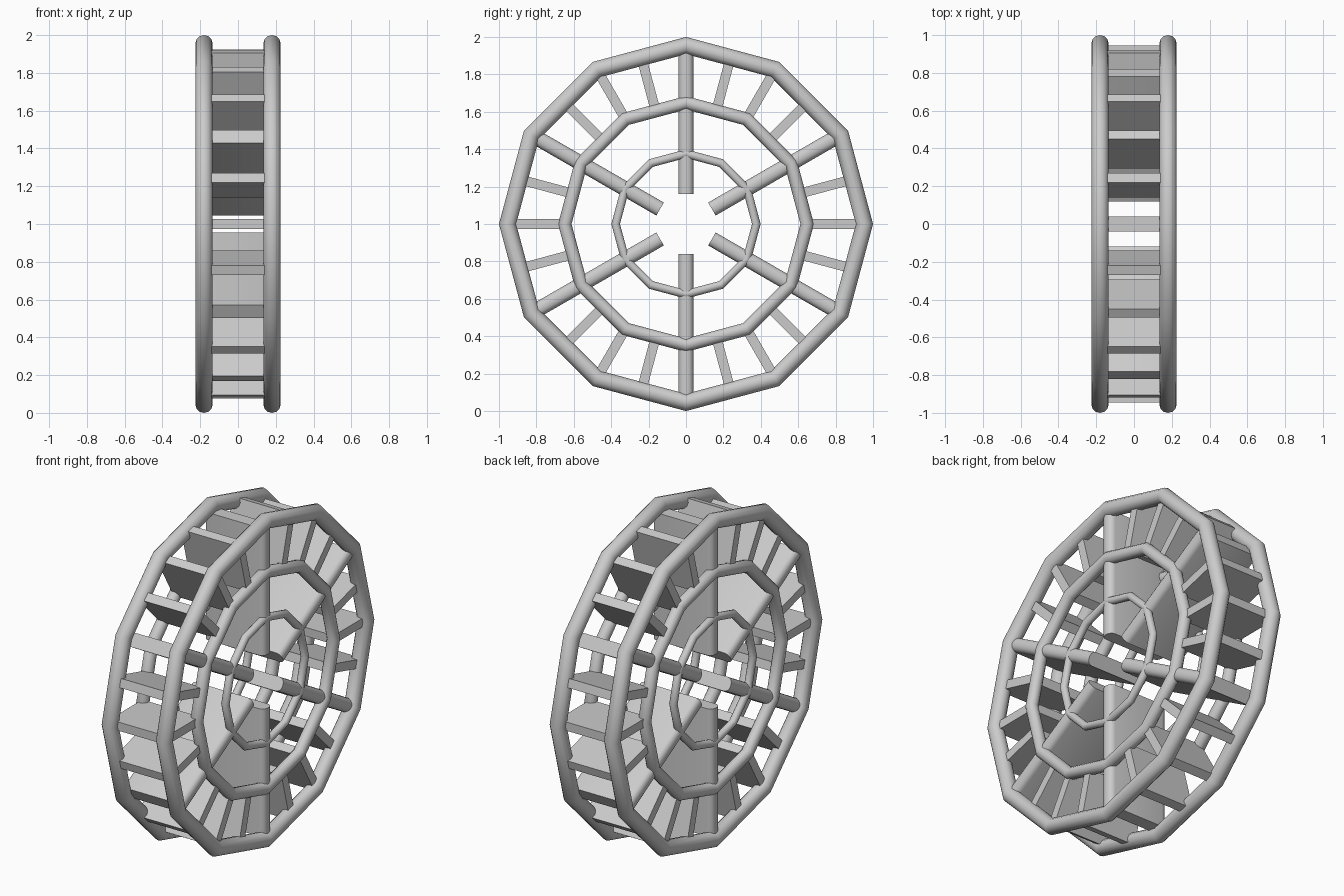
import bpy, bmesh, math
from mathutils import Matrix, Vector

if "Cube" in bpy.data.objects:
    bpy.data.objects.remove(bpy.data.objects["Cube"])

grey = bpy.data.materials.new("plain grey")
grey.diffuse_color = (0.6, 0.6, 0.6, 1)
grey.use_nodes = True
grey.node_tree.nodes["Principled BSDF"].inputs["Base Color"].default_value = grey.diffuse_color


def ring(name, x, major, minor):
    """Twelve-sided tube ring standing in the YZ plane."""
    bpy.ops.mesh.primitive_torus_add(
        major_segments=12, minor_segments=12, major_radius=major,
        minor_radius=minor, location=(x, 0, 1), rotation=(0, math.pi / 2, 0))
    ob = bpy.context.object
    ob.name = name
    ob.data.materials.append(grey)
    bpy.ops.object.shade_smooth()


def radial_board(name, degrees, r0, r1, half_width, thick, bevel=0):
    """Board lying along the wheel radius, wide across the wheel."""
    bm = bmesh.new()
    bmesh.ops.create_cube(bm, size=1)
    bmesh.ops.scale(bm, vec=(2 * half_width, r1 - r0, thick), verts=bm.verts)
    if bevel:
        # round only the long radial edges
        long_edges = [e for e in bm.edges
                      if abs((e.verts[0].co - e.verts[1].co).y) > 0.1]
        bmesh.ops.bevel(bm, geom=long_edges, offset=bevel, segments=4,
                        profile=0.5, affect='EDGES')
    bmesh.ops.translate(bm, vec=(0, (r0 + r1) / 2, 0), verts=bm.verts)
    bm.transform(Matrix.Translation(Vector((0, 0, 1)))
                 @ Matrix.Rotation(math.radians(degrees), 4, 'X'))
    me = bpy.data.meshes.new(name)
    bm.to_mesh(me)
    bm.free()
    me.materials.append(grey)
    ob = bpy.data.objects.new(name, me)
    bpy.context.collection.objects.link(ob)
    if bevel:
        bpy.ops.object.select_all(action='DESELECT')
        ob.select_set(True)
        bpy.context.view_layer.objects.active = ob
        bpy.ops.object.shade_smooth_by_angle(angle=math.radians(40))


# Three concentric rings on each side
for side, x in (("left", -0.18), ("right", 0.18)):
    ring(side + "_outer_ring", x, 0.954, 0.046)
    ring(side + "_middle_ring", x, 0.648, 0.036)
    ring(side + "_inner_ring", x, 0.376, 0.023)

# Six broad rounded spokes, with thin paddles filling the steps between them
for i in range(24):
    angle = i * 15
    if angle % 60 == 30:
        radial_board("spoke", angle, 0.16, 0.925, 0.2, 0.08, 0.034)
    else:
        radial_board("paddle", angle, 0.635, 0.945, 0.19, 0.052)
